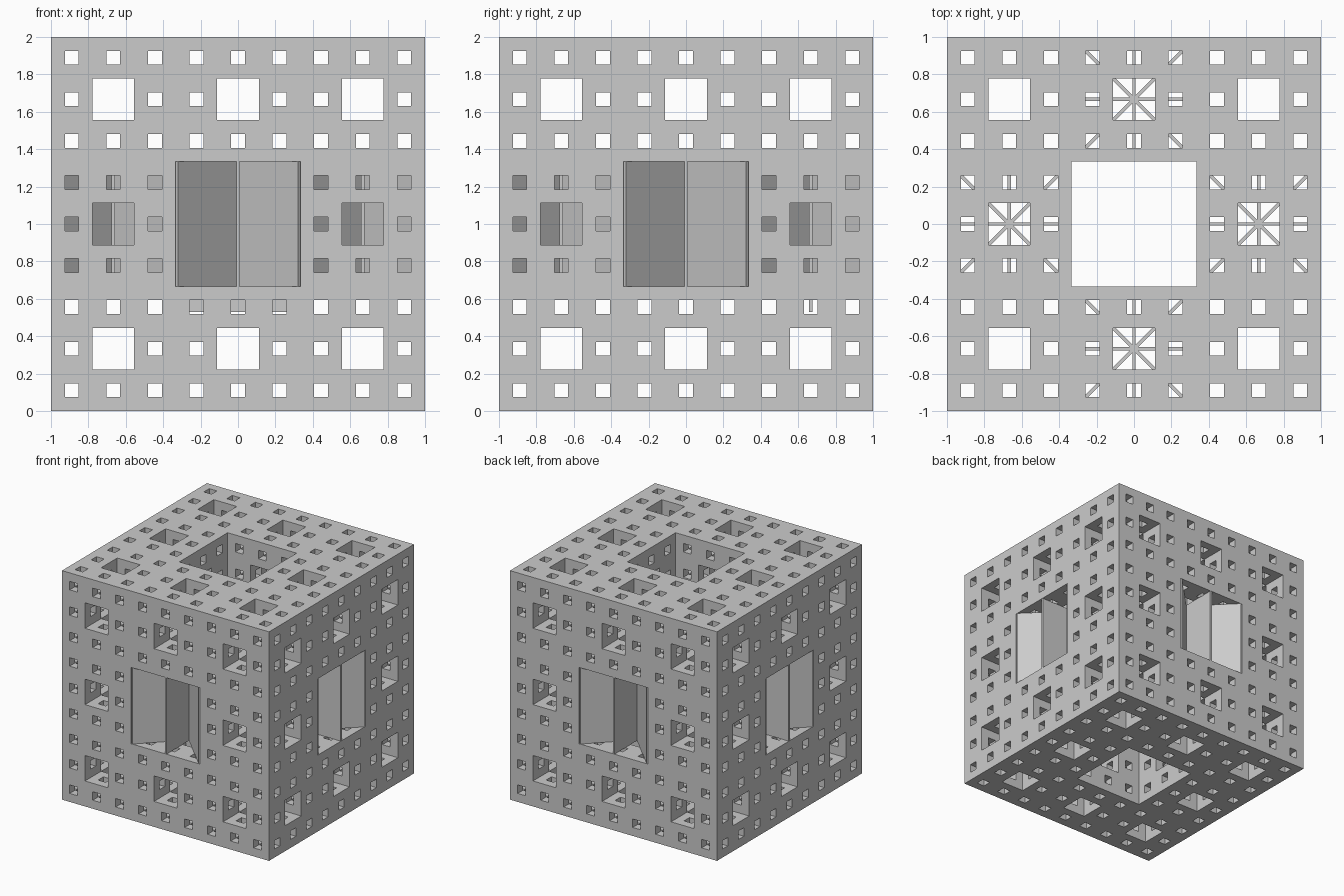
import bpy, bmesh, math
from mathutils import Matrix, Vector
from itertools import product

if "Cube" in bpy.data.objects:
    bpy.data.objects.remove(bpy.data.objects["Cube"])

LEVELS = 3
N = 3 ** LEVELS          # cells along one edge
CELL = 2 / N
THIRD = 2 / 3            # size of the largest opening
FIN = 0.018              # fin thickness

grey = bpy.data.materials.new("plain grey")
grey.use_nodes = True
grey.diffuse_color = (0.6, 0.6, 0.6, 1)
grey.node_tree.nodes["Principled BSDF"].inputs["Base Color"].default_value = (0.6, 0.6, 0.6, 1)


def make_object(name, bm):
    mesh = bpy.data.meshes.new(name)
    bm.to_mesh(mesh)
    bm.free()
    mesh.materials.append(grey)
    obj = bpy.data.objects.new(name, mesh)
    bpy.context.collection.objects.link(obj)
    return obj


def solid(cell):
    """A cell is kept unless two of its base-three digits are the middle one at any level."""
    if min(cell) < 0 or max(cell) >= N:
        return False
    for level in range(LEVELS):
        if sum((c // 3 ** level) % 3 == 1 for c in cell) >= 2:
            return False
    return True


# Fractal cube: only the cell walls that border empty space
bm = bmesh.new()
corners = {}


def corner(p):
    if p not in corners:
        corners[p] = bm.verts.new(Vector(p) * CELL - Vector((1, 1, 0)))
    return corners[p]


for cell in product(range(N), repeat=3):
    if not solid(cell):
        continue
    for axis, side in product(range(3), (0, 1)):
        beside = list(cell)
        beside[axis] += 2 * side - 1
        if solid(beside):
            continue
        u, v = (axis + 1) % 3, (axis + 2) % 3
        ring = []
        for du, dv in ((0, 0), (1, 0), (1, 1), (0, 1)):
            p = list(cell)
            p[axis] += side
            p[u] += du
            p[v] += dv
            ring.append(corner(tuple(p)))
        bm.faces.new(ring if side else ring[::-1])
make_object("fractal_cube", bm)


# Star of four crossing upright fins inside each side opening
def add_fin(bm, centre, angle, length, bottom, top):
    matrix = (Matrix.Translation((*centre, (bottom + top) / 2))
              @ Matrix.Rotation(angle, 4, "Z")
              @ Matrix.Diagonal((length, FIN, top - bottom, 1)))
    bmesh.ops.create_cube(bm, size=1, matrix=matrix)


openings = {"front": (0, -THIRD), "back": (0, THIRD),
            "left": (THIRD, 0), "right": (-THIRD, 0)}
for side, centre in openings.items():
    bm = bmesh.new()
    for k in range(4):
        length = 0.925 if k % 2 else 0.66
        # The cross fin at the back runs down into the base
        bottom = 0.53 if side == "back" and k == 0 else THIRD
        add_fin(bm, centre, k * math.pi / 4, length, bottom, 2 * THIRD)
    make_object(side + "_fin_star", bm)
